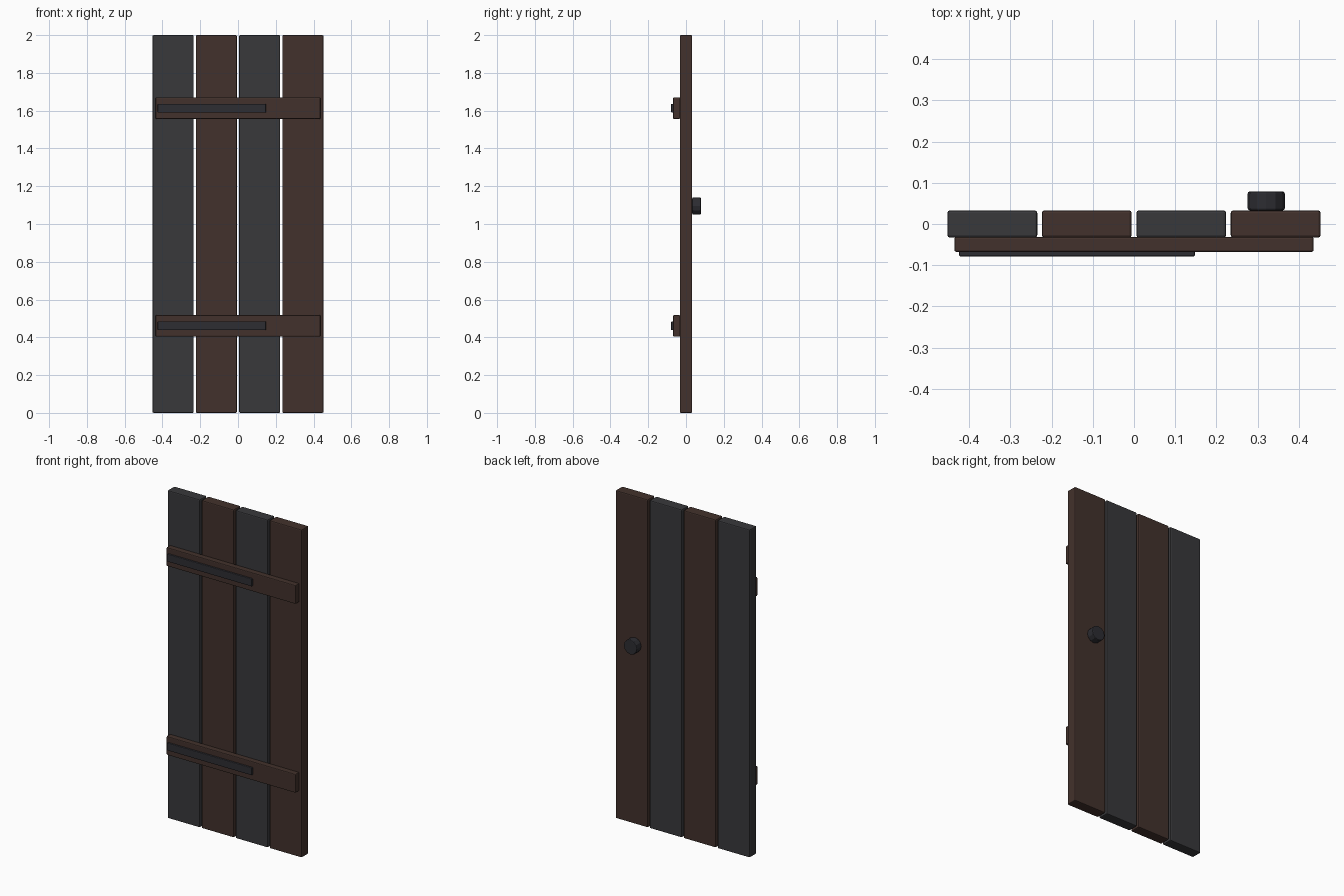
import bpy
import math

if "Cube" in bpy.data.objects:
    bpy.data.objects.remove(bpy.data.objects["Cube"])


def material(name, rgb):
    m = bpy.data.materials.new(name)
    m.diffuse_color = (*rgb, 1)
    m.use_nodes = True
    m.node_tree.nodes["Principled BSDF"].inputs["Base Color"].default_value = m.diffuse_color
    return m


BROWN = material("brown_wood", (0.055, 0.031, 0.025))
GREY = material("charcoal_wood", (0.040, 0.040, 0.044))
IRON = material("dark_iron", (0.026, 0.026, 0.032))


def finish(ob, name, mat, bevel):
    ob.name = name
    ob.data.materials.append(mat)
    mod = ob.modifiers.new("bevel", 'BEVEL')
    mod.width = bevel
    mod.segments = 2
    mod.limit_method = 'ANGLE'
    mod.angle_limit = math.radians(40)


def box(name, lo, hi, mat, bevel):
    centre = [(a + b) / 2 for a, b in zip(lo, hi)]
    bpy.ops.mesh.primitive_cube_add(size=1, location=centre)
    ob = bpy.context.object
    ob.scale = [b - a for a, b in zip(lo, hi)]
    bpy.ops.object.transform_apply(location=False, rotation=False, scale=True)
    finish(ob, name, mat, bevel)


# Four vertical planks in alternating colours
WIDTH, PITCH = 0.218, 0.2292
for i in range(4):
    x = (i - 1.5) * PITCH
    box(f"plank_{i + 1}", (x - WIDTH / 2, -0.033, 0), (x + WIDTH / 2, 0.033, 2),
        (GREY, BROWN)[i % 2], 0.006)

# Cross braces on the front, each with an iron hinge strap
for label, z in (("lower", 0.461), ("upper", 1.613)):
    box(f"{label}_brace", (-0.436, -0.068, z - 0.057), (0.436, -0.031, z + 0.057),
        BROWN, 0.005)
    box(f"{label}_hinge_strap", (-0.425, -0.079, z - 0.023), (0.148, -0.064, z + 0.023),
        IRON, 0.004)

# Round door knob on the back
bpy.ops.mesh.primitive_cylinder_add(vertices=12, radius=0.045, depth=0.046,
                                    location=(0.321, 0.056, 1.095),
                                    rotation=(math.pi / 2, 0, 0))
finish(bpy.context.object, "door_knob", IRON, 0.005)
